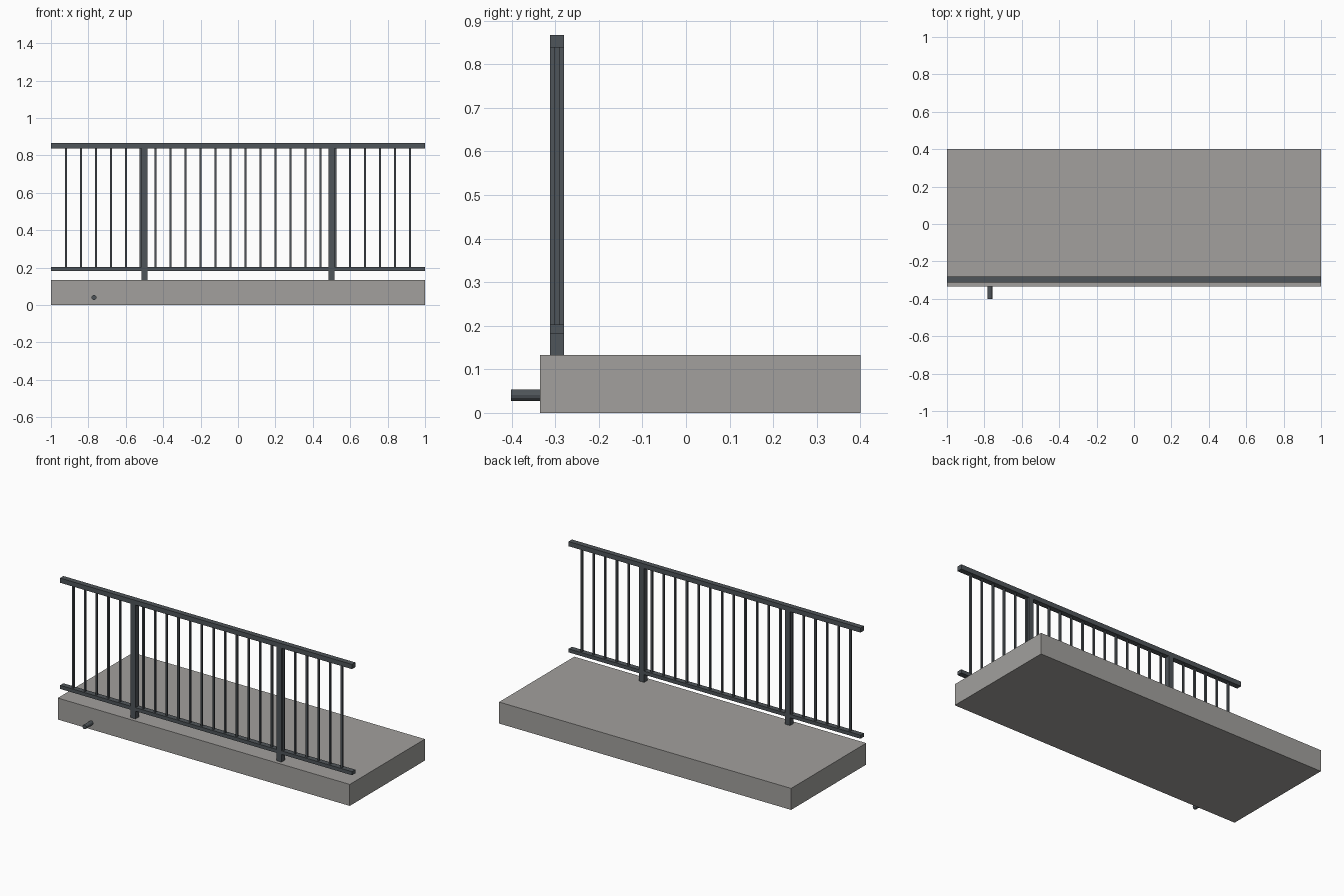
import bpy
import bmesh
import math
from mathutils import Matrix

if "Cube" in bpy.data.objects:
    bpy.data.objects.remove(bpy.data.objects["Cube"])


def make_material(name, color):
    mat = bpy.data.materials.new(name)
    mat.diffuse_color = (*color, 1.0)
    mat.use_nodes = True
    mat.node_tree.nodes["Principled BSDF"].inputs["Base Color"].default_value = mat.diffuse_color
    return mat


concrete = make_material("concrete grey", (0.36, 0.352, 0.337))
metal = make_material("dark blue grey metal", (0.078, 0.09, 0.10))


def finish(name, bm, mat):
    mesh = bpy.data.meshes.new(name)
    bm.to_mesh(mesh)
    bm.free()
    mesh.materials.append(mat)
    obj = bpy.data.objects.new(name, mesh)
    bpy.context.collection.objects.link(obj)
    return obj


def box(name, xs, ys, zs, mat):
    """Box spanning the given (min, max) ranges."""
    bm = bmesh.new()
    bmesh.ops.create_cube(bm, size=1)
    for v in bm.verts:
        v.co = [(r[0] + r[1]) / 2 + c * (r[1] - r[0])
                for c, r in zip(v.co, (xs, ys, zs))]
    return finish(name, bm, mat)


RAIL_Y = -0.296
SLAB_TOP, LOW_BOTTOM, LOW_TOP, HIGH_BOTTOM, HIGH_TOP = 0.133, 0.181, 0.203, 0.838, 0.867


def around(center, width):
    return (center - width / 2, center + width / 2)


# Balcony slab
box("slab", (-1, 1), (-0.335, 0.4), (0, SLAB_TOP), concrete)

# Handrail and bottom rail
box("handrail", (-1, 1), around(RAIL_Y, 0.033), (HIGH_BOTTOM, HIGH_TOP), metal)
box("bottom_rail", (-1, 1), around(RAIL_Y, 0.033), (LOW_BOTTOM, LOW_TOP), metal)

# Posts standing on the slab
for side, x in (("left", -0.5), ("right", 0.5)):
    box("post_" + side, around(x, 0.034), around(RAIL_Y, 0.033),
        (SLAB_TOP, HIGH_BOTTOM), metal)

# Evenly spaced thin balusters
for i in range(24):
    box(f"baluster_{i + 1:02d}", around(-0.92 + 0.08 * i, 0.0107),
        around(RAIL_Y, 0.0107), (LOW_TOP, HIGH_BOTTOM), metal)

# Drain spout sticking out of the slab's front
bm = bmesh.new()
bmesh.ops.create_cone(
    bm, cap_ends=True, segments=12, radius1=0.0135, radius2=0.0135, depth=0.07,
    matrix=Matrix.Translation((-0.77, -0.367, 0.0405)) @ Matrix.Rotation(math.pi / 2, 4, 'X'))
finish("drain_spout", bm, metal)
